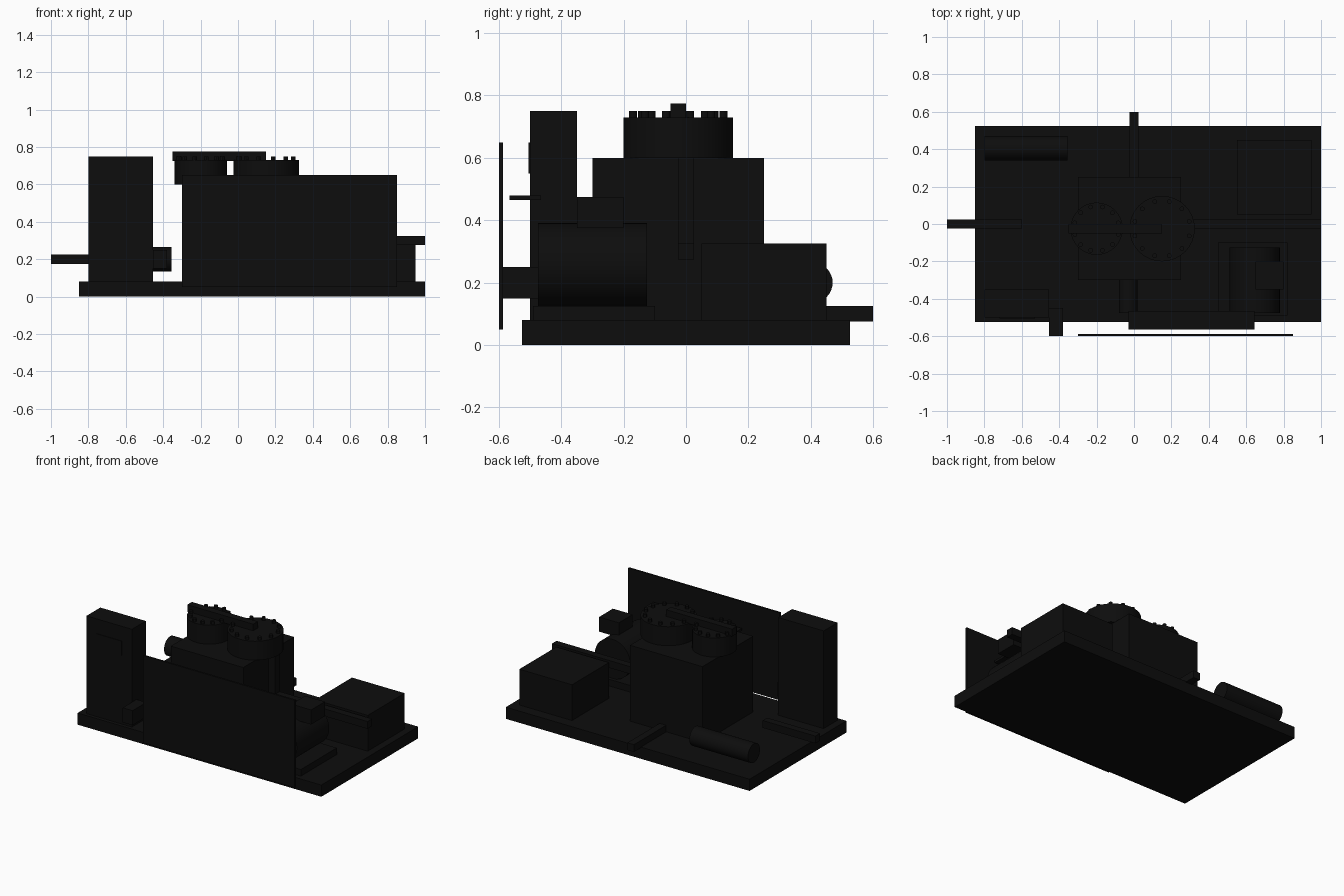
import bpy, math
from mathutils import Matrix

cube = bpy.data.objects.get("Cube")
if cube:
    bpy.data.objects.remove(cube, do_unlink=True)

black = bpy.data.materials.new("matte black")
black.use_nodes = True
colour = (0.004, 0.004, 0.004, 1)
black.diffuse_color = colour
black.node_tree.nodes["Principled BSDF"].inputs["Base Color"].default_value = colour


def box(name, x, y, z):
    """Box from (min, max) ranges."""
    ranges = (x, y, z)
    centre = [(a + b) / 2 for a, b in ranges]
    bpy.ops.mesh.primitive_cube_add(size=1, location=centre)
    ob = bpy.context.object
    ob.name = name
    ob.data.transform(Matrix.Diagonal([b - a for a, b in ranges] + [1]))
    ob.data.materials.append(black)
    return ob


def cylinder(name, centre, radius, length, axis="z", sides=32):
    turn = {"x": (0, math.pi / 2, 0), "y": (math.pi / 2, 0, 0), "z": (0, 0, 0)}[axis]
    bpy.ops.mesh.primitive_cylinder_add(vertices=sides, radius=radius, depth=length,
                                        location=centre, rotation=turn)
    ob = bpy.context.object
    ob.name = name
    ob.data.materials.append(black)
    bpy.ops.object.shade_smooth_by_angle()
    return ob


# Skid and compressor block
box("skid_base", (-0.85, 1), (-0.525, 0.525), (0, 0.08))
box("compressor_block", (-0.3, 0.25), (-0.3, 0.25), (0.08, 0.6))

# Two bolted heads joined by a bar
HEAD_Y = -0.025
for side, x, radius, ring in (("right", -0.2, 0.14, 0.12), ("left", 0.15, 0.175, 0.15)):
    cylinder(f"{side}_head", (x, HEAD_Y, 0.665), radius, 0.13)
    for i in range(12):
        a = math.radians(15 + 30 * i)
        spot = (x + ring * math.cos(a), HEAD_Y + ring * math.sin(a), 0.735)
        cylinder(f"{side}_head_bolt", spot, 0.0125, 0.03, sides=12)
box("head_bridge_pipe", (-0.35, 0.15), (-0.05, 0), (0.725, 0.775))

# Pipes running off the skid
box("inlet_pipe", (-1, -0.6), (-0.025, 0.025), (0.175, 0.225))
box("drain_pipe", (-0.025, 0.025), (0.2, 0.6), (0.075, 0.125))
box("outlet_pipe", (0.25, 1), (-0.025, 0.025), (0.275, 0.325))
box("outlet_riser", (0.25, 0.3), (-0.025, 0.025), (0.275, 0.62))

# Control cabinet with display and switch
box("control_cabinet", (-0.8, -0.455), (-0.5, -0.35), (0.08, 0.75))
box("cabinet_display", (-0.72, -0.53), (-0.505, -0.498), (0.55, 0.65))
box("cabinet_switch", (-0.455, -0.38), (-0.6, -0.45), (0.15, 0.25))

# Rear tank and cooler
cylinder("rear_tank", (-0.577, 0.405, 0.2), 0.065, 0.445, "x")
box("cooler_box", (0.55, 0.95), (0.05, 0.45), (0.08, 0.325))

# Motor on its bed, with terminal box
box("motor_bed", (0.45, 0.82), (-0.49, -0.1), (0.08, 0.125))
cylinder("motor", (0.645, -0.3, 0.257), 0.135, 0.35, "y")
box("motor_terminal_box", (0.65, 0.8), (-0.35, -0.2), (0.375, 0.475))

# Front guard, shelf and oil filter
box("front_guard", (-0.3, 0.85), (-0.6, -0.587), (0.05, 0.65))
box("cable_shelf", (-0.03, 0.645), (-0.565, -0.465), (0.465, 0.48))
cylinder("oil_filter", (-0.03, -0.385, 0.3), 0.05, 0.18, "y")
